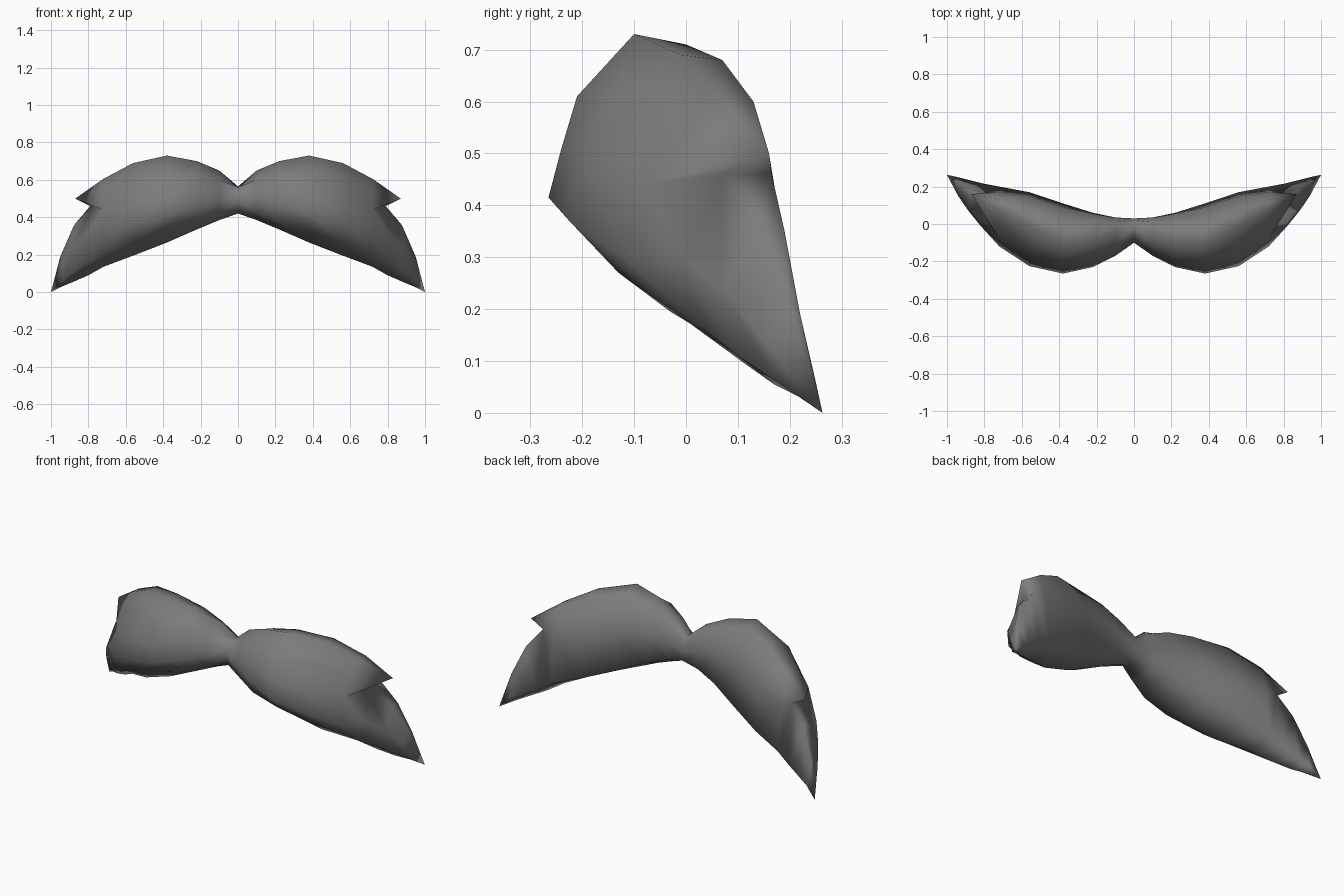
import bpy
import bmesh
from math import radians

# Remove the default object only
default_cube = bpy.data.objects.get("Cube")
if default_cube:
    bpy.data.objects.remove(default_cube, do_unlink=True)

# Single flat colour
hair = bpy.data.materials.new("dark grey hair")
hair.use_nodes = True
colour = (0.2, 0.2, 0.2, 1.0)
hair.diffuse_color = colour
hair.node_tree.nodes["Principled BSDF"].inputs["Base Color"].default_value = colour

# Cross-sections outward from the middle, each (y, z): ridge, upper front,
# mid front, belly, lower front, bottom, lower back, mid back, upper back
SECTIONS = {
    0.0: [(-.01, .565), (-.06, .56), (-.09, .53), (-.1, .49), (-.09, .44),
          (-.03, .42), (.03, .44), (.03, .5), (.02, .55)],
    .1: [(-.04, .65), (-.12, .6), (-.15, .55), (-.17, .49), (-.14, .42),
         (-.04, .385), (.035, .42), (.035, .52), (.01, .62)],
    .22: [(-.08, .7), (-.18, .63), (-.21, .55), (-.23, .46), (-.18, .375),
          (-.06, .335), (.06, .38), (.055, .54), (.01, .67)],
    .38: [(-.1, .73), (-.21, .61), (-.24, .51), (-.265, .415), (-.2, .345),
          (-.07, .265), (.11, .31), (.09, .54), (0, .71)],
    .56: [(-.01, .69), (-.13, .61), (-.19, .49), (-.225, .37), (-.13, .27),
          (-.03, .195), (.17, .24), (.15, .47), (.07, .68)],
    .72: [(.07, .605), (-.01, .55), (-.08, .44), (-.12, .3), (-.03, .2),
          (.07, .135), (.2, .18), (.17, .44), (.13, .6)],
}
# Lower point rings: outer front, belly, lower front, bottom, back, outer back
NOTCH_RING = [(.78, .07, .46), (.82, -.01, .3), (.8, .03, .165),
              (.8, .12, .09), (.8, .215, .13), (.79, .165, .46)]
OUTER_RING = [(.875, .14, .36), (.885, .07, .24), (.88, .1, .11),
              (.88, .17, .055), (.88, .235, .09), (.88, .19, .35)]
END_RING = [(.945, .2, .2), (.94, .15, .14), (.935, .175, .06),
            (.94, .22, .03), (.94, .25, .06), (.95, .22, .19)]
UPPER_TIP = (.87, .16, .5)
LOWER_TIP = (1, .263, 0)


def add_ring(bm, points):
    return [bm.verts.new(p) for p in points]


def bridge(bm, first, second, closed=True):
    """Join two rings with quads, leaving the last gap open if not closed."""
    count = len(first)
    for i in range(count if closed else count - 1):
        j = (i + 1) % count
        bm.faces.new((first[i], first[j], second[j], second[i]))


def fan(bm, ring, tip_position):
    """Close a ring to a point."""
    tip = bm.verts.new(tip_position)
    for i in range(len(ring)):
        bm.faces.new((ring[i], ring[(i + 1) % len(ring)], tip))


bm = bmesh.new()

# Main lobe
rings = [add_ring(bm, [(x, y, z) for y, z in profile]) for x, profile in SECTIONS.items()]
for first, second in zip(rings, rings[1:]):
    bridge(bm, first, second)
split = rings[-1]
notch = add_ring(bm, NOTCH_RING)

# Upper point, closed underneath by the notch
fan(bm, split[:3] + [notch[0], notch[-1]] + split[-2:], UPPER_TIP)

# Lower point
outer = add_ring(bm, OUTER_RING)
end = add_ring(bm, END_RING)
bridge(bm, split[2:8], notch, closed=False)
bridge(bm, notch, outer)
bridge(bm, outer, end)
fan(bm, end, LOWER_TIP)

bmesh.ops.recalc_face_normals(bm, faces=bm.faces)
mesh = bpy.data.meshes.new("moustache")
bm.to_mesh(mesh)
bm.free()
mesh.materials.append(hair)

# Mirror to the other side
moustache = bpy.data.objects.new("moustache", mesh)
bpy.context.collection.objects.link(moustache)
mirror = moustache.modifiers.new("mirror", 'MIRROR')
mirror.use_clip = True

bpy.ops.object.select_all(action='DESELECT')
moustache.select_set(True)
bpy.context.view_layer.objects.active = moustache
bpy.ops.object.shade_smooth_by_angle(angle=radians(100))
